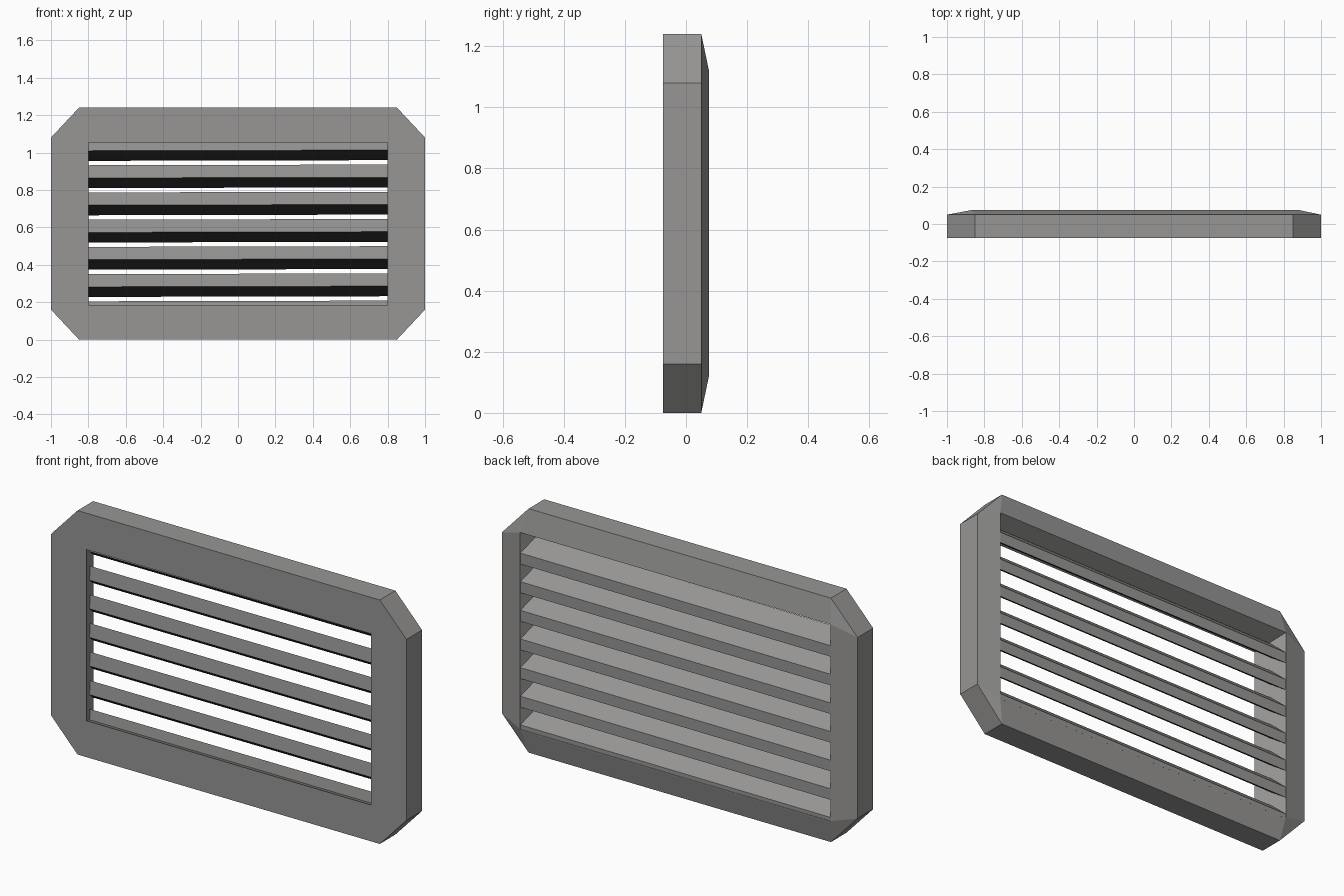
import bpy, bmesh

if "Cube" in bpy.data.objects:
    bpy.data.objects.remove(bpy.data.objects["Cube"])

def material(name, rgb):
    m = bpy.data.materials.new(name)
    m.diffuse_color = (*rgb, 1)
    m.use_nodes = True
    m.node_tree.nodes["Principled BSDF"].inputs["Base Color"].default_value = m.diffuse_color
    return m

metal = material("warm grey metal", (0.31, 0.305, 0.30))
black = material("black underside", (0.03, 0.03, 0.03))

YF, YM, YB, TOP = -0.075, 0.05, 0.075, 1.24
BACK_X = {1: 0.88, -1: 0.866}  # rear opening edge on each side

def make_object(name, bm):
    bmesh.ops.recalc_face_normals(bm, faces=bm.faces)
    me = bpy.data.meshes.new(name)
    bm.to_mesh(me)
    bm.free()
    me.materials.append(metal)
    me.materials.append(black)
    ob = bpy.data.objects.new(name, me)
    bpy.context.collection.objects.link(ob)
    return ob

# frame: chamfered octagon outside, tapered rectangular opening inside
bm = bmesh.new()

def octagon(y):
    a, c = 0.85, 0.16
    pts = [(a, 0), (1, c), (1, TOP - c), (a, TOP), (-a, TOP), (-1, TOP - c), (-1, c), (-a, 0)]
    return [bm.verts.new((x, y, z)) for x, z in pts]

def opening(y, xl, xr, z0, z1):
    return [bm.verts.new((px, y, pz)) for px, pz in ((xr, z0), (xr, z1), (-xl, z1), (-xl, z0))]

front, mid = octagon(YF), octagon(YM)
hole_f = opening(YF, 0.8, 0.8, 0.185, 1.055)
hole_b = opening(YB, BACK_X[-1], BACK_X[1], 0.12, 1.12)
for i in range(8):
    bm.faces.new((front[i], front[(i + 1) % 8], mid[(i + 1) % 8], mid[i]))
for outer, hole in ((front, hole_f), (mid, hole_b)):
    for k in range(4):
        bm.faces.new((outer[2 * k], outer[2 * k + 1], hole[k]))
        bm.faces.new((outer[2 * k + 1], outer[(2 * k + 2) % 8], hole[(k + 1) % 4], hole[k]))
for k in range(4):
    n = (k + 1) % 4
    bm.faces.new((hole_f[k], hole_f[n], hole_b[n], hole_b[k]))
make_object("frame", bm)

# slats: sloping down towards the back, ends following the tapered opening
profile = [(-0.005, 0.866), (0.004, 0.934), (0.074, 0.868), (0.074, 0.812)]
for i in range(7):
    bm = bmesh.new()
    dz = 0.1455 * (1 - i)
    ends = []
    for s in (-1, 1):
        ring = []
        for y, z in profile:
            t = (y - YF) / (YB - YF)
            x = 0.802 + (BACK_X[s] - 0.8) * t
            # keep the lowest slat inside the frame
            lo = 0.178 - 0.065 * t
            ring.append(bm.verts.new((s * x, y, max(z + dz + s * 0.002, lo))))
        ends.append(ring)
        bm.faces.new(ring)
    for k in range(4):
        n = (k + 1) % 4
        f = bm.faces.new((ends[0][k], ends[0][n], ends[1][n], ends[1][k]))
        if k == 3:  # underside
            f.material_index = 1
    make_object(f"slat_{i + 1}", bm)
